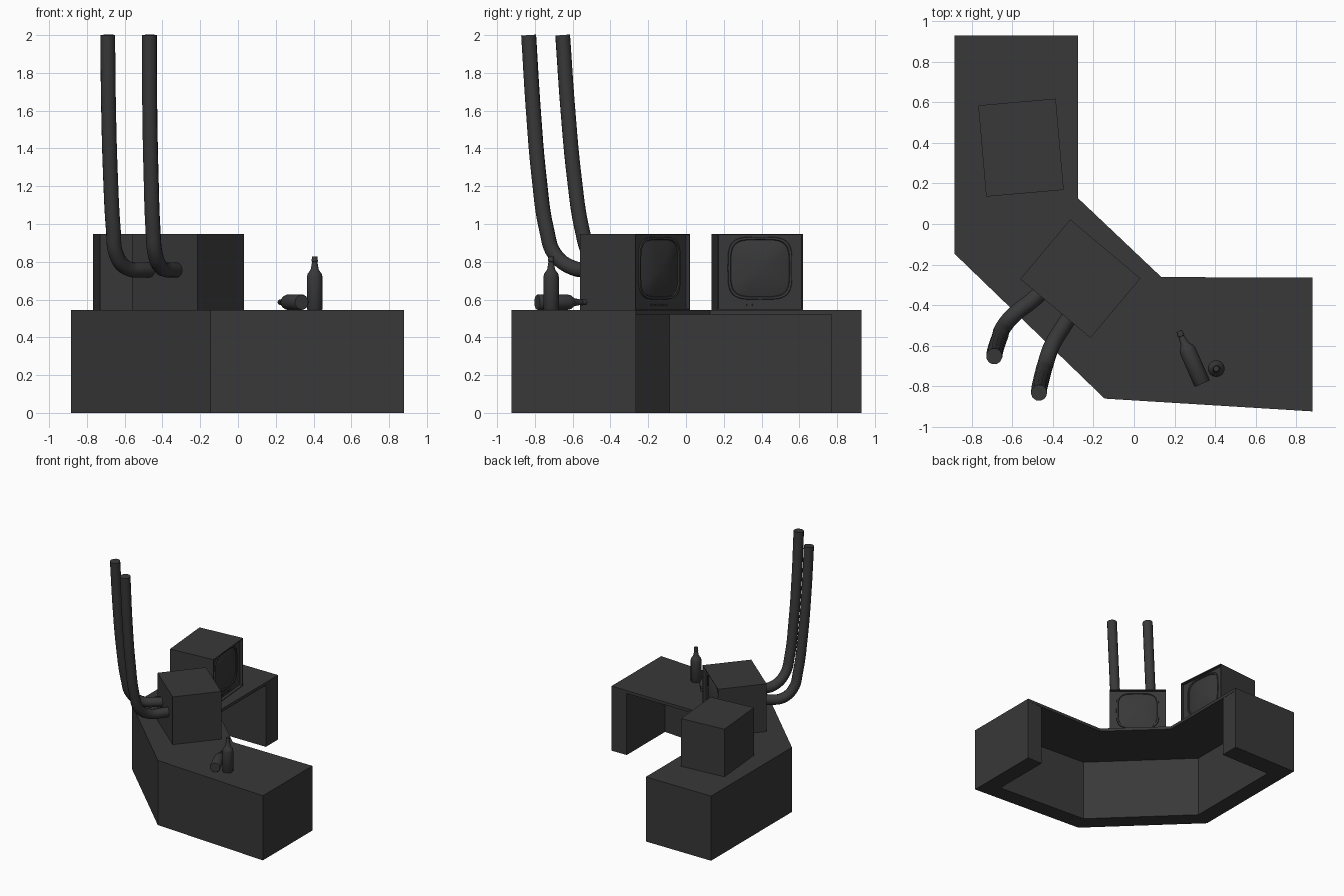
import bpy, bmesh, math
from mathutils import Matrix, Vector

if "Cube" in bpy.data.objects:
    bpy.data.objects.remove(bpy.data.objects["Cube"])

DESK_Z = 0.545
charcoal = bpy.data.materials.new("charcoal")
charcoal.diffuse_color = (0.04, 0.04, 0.04, 1)
charcoal.use_nodes = True
charcoal.node_tree.nodes["Principled BSDF"].inputs["Base Color"].default_value = charcoal.diffuse_color


def finish(name, bm, matrix=None, smooth=None):
    bmesh.ops.recalc_face_normals(bm, faces=bm.faces)
    mesh = bpy.data.meshes.new(name)
    bm.to_mesh(mesh)
    bm.free()
    mesh.materials.append(charcoal)
    obj = bpy.data.objects.new(name, mesh)
    bpy.context.collection.objects.link(obj)
    if matrix:
        obj.matrix_world = matrix
    if smooth:
        smooth_by_angle(obj, smooth)
    return obj


def smooth_by_angle(obj, degrees):
    bpy.ops.object.select_all(action='DESELECT')
    obj.select_set(True)
    bpy.context.view_layer.objects.active = obj
    bpy.ops.object.shade_smooth_by_angle(angle=math.radians(degrees))


def prism(name, outline, z0, z1):
    bm = bmesh.new()
    face = bm.faces.new([bm.verts.new((x, y, z0)) for x, y in outline])
    top = bmesh.ops.extrude_face_region(bm, geom=[face], use_keep_orig=True)
    verts = [v for v in top["geom"] if isinstance(v, bmesh.types.BMVert)]
    bmesh.ops.translate(bm, verts=verts, vec=(0, 0, z1 - z0))
    return finish(name, bm)


def loft(bm, rings, cap_start=True):
    """Skin a list of equally long point rings and cap the ends."""
    loops = [[bm.verts.new(p) for p in ring] for ring in rings]
    n = len(loops[0])
    for a, b in zip(loops, loops[1:]):
        for i in range(n):
            j = (i + 1) % n
            bm.faces.new((a[i], a[j], b[j], b[i]))
    if cap_start:
        bm.faces.new(loops[0])
    bm.faces.new(loops[-1])


# Angled desk: top slab over a thick outer wall with two end panels
outer = [(-0.885, 0.93), (-0.885, -0.148), (-0.145, -0.862), (0.88, -0.925), (0.88, -0.265)]
prism("desk_top", outer + [(0.135, -0.262), (-0.277, 0.128), (-0.277, 0.93)], 0.52, DESK_Z)
prism("desk_base", outer + [(0.74, -0.267), (0.74, -0.776), (-0.084, -0.726), (-0.745, -0.088),
                            (-0.745, 0.77), (-0.279, 0.77), (-0.279, 0.93)], 0, 0.52)


def screen_ring(x, scale, n=40):
    pts = []
    for i in range(n):
        t = math.tau * i / n
        c, s = math.cos(t), math.sin(t)
        y = math.copysign(abs(c) ** 0.5, c) * 0.172 * scale
        z = math.copysign(abs(s) ** 0.5, s) * 0.167 * scale
        pts.append((x, y, 0.221 + z))
    return pts


def monitor(name, x, y, degrees):
    place = Matrix.Translation((x, y, DESK_Z)) @ Matrix.Rotation(math.radians(degrees), 4, 'Z')
    depth, width, height, recess = 0.384, 0.452, 0.402, 0.025
    # Case with a recessed front panel
    bm = bmesh.new()
    bmesh.ops.create_cube(bm, size=1, matrix=Matrix.Translation((0, 0, height / 2))
                          @ Matrix.Diagonal((depth, width, height, 1)))
    front = max(bm.faces, key=lambda f: f.calc_center_median().x)
    bmesh.ops.inset_region(bm, faces=[front], thickness=0.008)
    back = bmesh.ops.extrude_face_region(bm, geom=[front])
    bmesh.ops.delete(bm, geom=[front], context='FACES_ONLY')
    verts = [v for v in back["geom"] if isinstance(v, bmesh.types.BMVert)]
    bmesh.ops.translate(bm, verts=verts, vec=(-recess, 0, 0))
    finish(name + "_case", bm, place)
    # Raised bezel ring and bulging glass
    panel = depth / 2 - recess
    bm = bmesh.new()
    profile = [(-0.002, 1), (0.008, 0.985), (0.008, 0.92), (0.001, 0.90)]
    profile += [(0.001 + 0.024 * (1 - (s / 0.9) ** 2), s) for s in (0.78, 0.62, 0.44, 0.25, 0.08)]
    loft(bm, [screen_ring(panel + dx, s) for dx, s in profile])
    finish(name + "_screen", bm, place, 30)
    # Row of small vents below the glass
    bm = bmesh.new()
    for i in range(10):
        pos = Matrix.Translation((panel, (i - 4.5) * 0.0145, 0.026))
        bmesh.ops.create_cube(bm, size=1, matrix=pos @ Matrix.Diagonal((0.01, 0.010, 0.012, 1)))
    finish(name + "_vents", bm, place)


monitor("left_monitor", -0.558, 0.377, 5)
monitor("corner_monitor", -0.265, -0.270, 50)


# Bent pipes rising from the back of the corner monitor
def pipe(name, path):
    curve = bpy.data.curves.new(name, 'CURVE')
    curve.dimensions = '3D'
    curve.bevel_depth = 0.04
    curve.bevel_resolution = 4
    curve.resolution_u = 6
    curve.use_fill_caps = True
    spline = curve.splines.new('BEZIER')
    spline.bezier_points.add(len(path) - 1)
    for point, co in zip(spline.bezier_points, path):
        point.co = co
        point.handle_left_type = point.handle_right_type = 'AUTO'
    obj = bpy.data.objects.new(name, curve)
    bpy.context.collection.objects.link(obj)
    curve.materials.append(charcoal)
    bpy.ops.object.select_all(action='DESELECT')
    obj.select_set(True)
    bpy.context.view_layer.objects.active = obj
    bpy.ops.object.convert(target='MESH')
    smooth_by_angle(bpy.context.object, 40)


pipe("left_pipe", [(-0.43, -0.31, 0.757), (-0.50, -0.375, 0.757), (-0.59, -0.445, 0.768),
                   (-0.645, -0.51, 0.84), (-0.66, -0.55, 0.97), (-0.675, -0.592, 1.25),
                   (-0.685, -0.625, 1.6), (-0.69, -0.653, 2.0)])
pipe("right_pipe", [(-0.30, -0.43, 0.757), (-0.345, -0.50, 0.757), (-0.405, -0.60, 0.768),
                    (-0.438, -0.695, 0.84), (-0.45, -0.738, 0.97), (-0.46, -0.778, 1.25),
                    (-0.467, -0.808, 1.6), (-0.469, -0.833, 2.0)])


# Two bottles, one upright and one lying down
def bottle(name, matrix):
    profile = [(0.038, 0), (0.041, 0.004), (0.041, 0.175), (0.037, 0.192), (0.027, 0.205),
               (0.021, 0.215), (0.014, 0.255), (0.017, 0.257), (0.014, 0.284)]
    bm = bmesh.new()
    loft(bm, [[(r * math.cos(math.tau * i / 24), r * math.sin(math.tau * i / 24), z)
               for i in range(24)] for r, z in profile])
    finish(name, bm, matrix, 40)


bottle("standing_bottle", Matrix.Translation((0.406, -0.714, DESK_Z)))
direction = Vector((-0.113, 0.256, 0))
bottle("lying_bottle", Matrix.Translation((0.337, -0.788, DESK_Z + 0.041))
       @ direction.to_track_quat('Z', 'Y').to_matrix().to_4x4())
